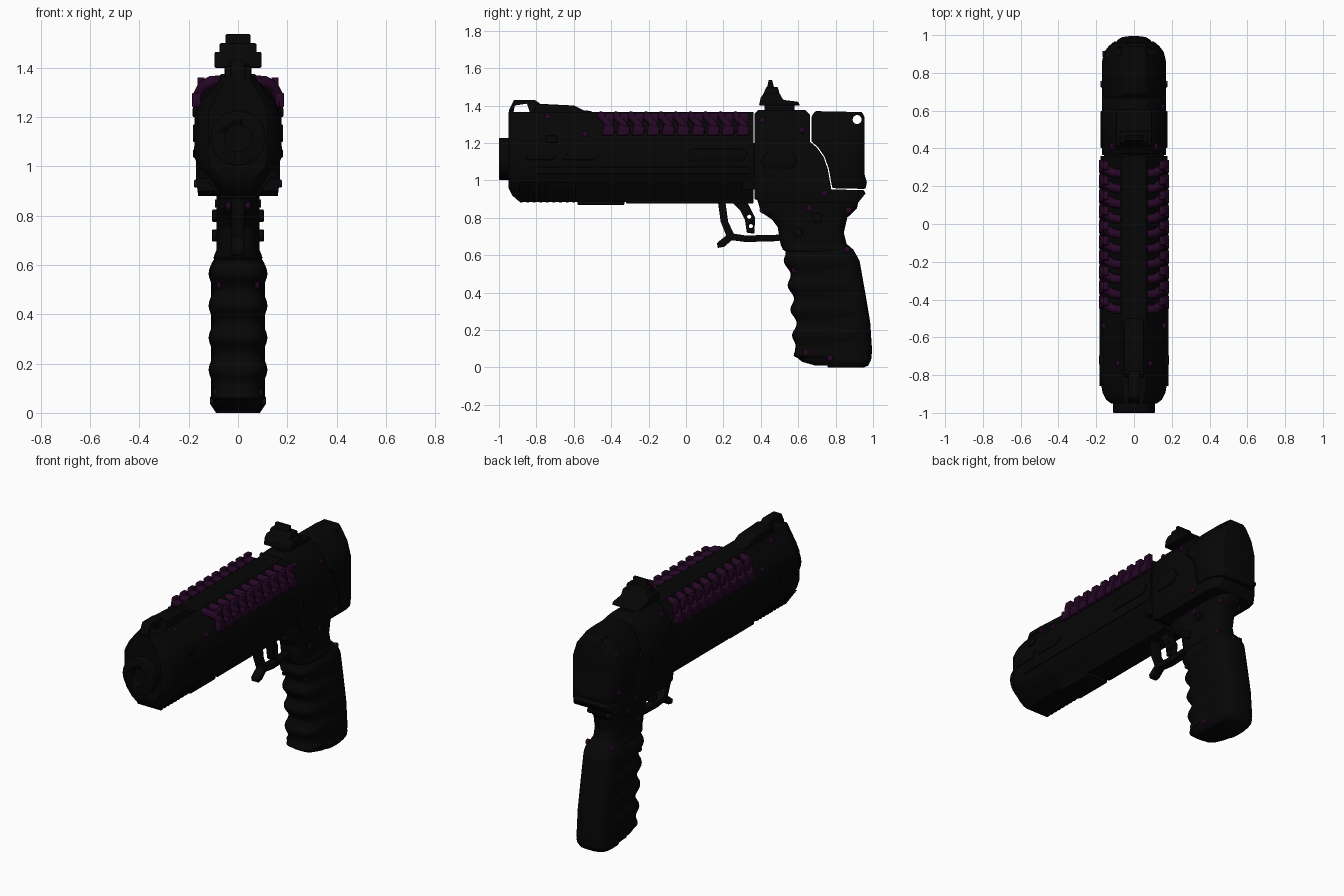
import bpy, bmesh, math
from mathutils import Vector

if "Cube" in bpy.data.objects:
    bpy.data.objects.remove(bpy.data.objects["Cube"])


def material(name, color):
    m = bpy.data.materials.new(name)
    m.use_nodes = True
    m.diffuse_color = color
    m.node_tree.nodes["Principled BSDF"].inputs["Base Color"].default_value = color
    return m


BLACK = material("matte black", (0.0018, 0.0018, 0.0018, 1))
PURPLE = material("dark purple", (0.019, 0.002, 0.019, 1))


def interp(table, t):
    """Piecewise linear lookup in (key, value) rows."""
    if t <= table[0][0]:
        return table[0][1]
    for a, b in zip(table, table[1:]):
        if t <= b[0]:
            return a[1] + (b[1] - a[1]) * (t - a[0]) / (b[0] - a[0])
    return table[-1][1]


def finish(name, bm, mat, bevel=0.0, angle=35):
    bmesh.ops.recalc_face_normals(bm, faces=bm.faces)
    me = bpy.data.meshes.new(name)
    bm.to_mesh(me)
    bm.free()
    me.materials.append(mat)
    ob = bpy.data.objects.new(name, me)
    bpy.context.collection.objects.link(ob)
    bpy.ops.object.select_all(action='DESELECT')
    ob.select_set(True)
    bpy.context.view_layer.objects.active = ob
    if bevel:
        mod = ob.modifiers.new("Bevel", 'BEVEL')
        mod.width, mod.segments, mod.limit_method = bevel, 2, 'ANGLE'
        bpy.ops.object.modifier_apply(modifier=mod.name)
    bpy.ops.object.shade_smooth_by_angle(angle=math.radians(angle))
    return ob


def prism(name, pts, x0, x1, bevel=0.006, mat=BLACK, tapers=()):
    """Extrude a side profile of (y, z) points; tapers narrow x along axis 1 (y) or 2 (z)."""
    bm = bmesh.new()
    rings = [[bm.verts.new((x, y, z)) for y, z in pts] for x in (x0, x1)]
    for r in rings:
        bm.faces.new(r)
    n = len(pts)
    for i in range(n):
        j = (i + 1) % n
        bm.faces.new((rings[0][i], rings[0][j], rings[1][j], rings[1][i]))
    for axis, table in tapers:
        normal = Vector((0, axis == 1, axis == 2))
        for key, _ in table:
            bmesh.ops.bisect_plane(bm, geom=bm.verts[:] + bm.edges[:] + bm.faces[:],
                                   plane_co=normal * key, plane_no=normal)
    for axis, table in tapers:
        for v in bm.verts:
            v.co.x *= interp(table, v.co[axis])
    return finish(name, bm, mat, bevel)


def box(name, x, y, z, bevel=0.006, tapers=()):
    return prism(name, [(y[0], z[0]), (y[1], z[0]), (y[1], z[1]), (y[0], z[1])],
                 x[0], x[1], bevel, tapers=tapers)


def loft(name, rings, mat=BLACK, angle=35):
    bm = bmesh.new()
    loops = [[bm.verts.new(p) for p in r] for r in rings]
    n = len(loops[0])
    for a, b in zip(loops, loops[1:]):
        for i in range(n):
            bm.faces.new((a[i], a[(i + 1) % n], b[(i + 1) % n], b[i]))
    bm.faces.new(loops[0])
    bm.faces.new(loops[-1])
    return finish(name, bm, mat, 0, angle)


def disc(name, center, axis, r, depth, mat=BLACK, segs=24, bevel=0.004):
    bm = bmesh.new()
    bmesh.ops.create_cone(bm, cap_ends=True, segments=segs, radius1=r, radius2=r, depth=depth)
    rot = Vector((0, 0, 1)).rotation_difference(Vector(axis)).to_matrix()
    bmesh.ops.rotate(bm, verts=bm.verts, matrix=rot)
    bmesh.ops.translate(bm, verts=bm.verts, vec=center)
    return finish(name, bm, mat, bevel)


def tube(name, path, r, mat, segs=8):
    """Sweep a round section along a short path of points."""
    pts = [Vector(p) for p in path]
    rings = []
    for i, p in enumerate(pts):
        d = (pts[min(i + 1, len(pts) - 1)] - pts[max(i - 1, 0)]).normalized()
        u = d.orthogonal().normalized() if i == 0 else (u - d * u.dot(d)).normalized()
        w = d.cross(u)
        rings.append([p + r * (u * math.cos(a) + w * math.sin(a))
                      for a in [math.tau * k / segs for k in range(segs)]])
    return loft(name, rings, mat, angle=50)


def cut(ob, cutter):
    cutter.hide_render = True
    mod = ob.modifiers.new("Hole", 'BOOLEAN')
    mod.operation, mod.object, mod.solver = 'DIFFERENCE', cutter, 'EXACT'
    bpy.context.view_layer.objects.active = ob
    bpy.ops.object.modifier_apply(modifier=mod.name)
    bpy.data.objects.remove(cutter)


# Barrel shroud: one cross-section lofted front to back, narrowing at the nose
half = [(0.065, 1.365), (0.145, 1.275), (0.176, 1.22), (0.178, 1.04), (0.16, 0.995),
        (0.115, 0.945), (0.075, 0.885)]
section = half + [(-x, z) for x, z in reversed(half)]
stations = [(-0.95, 0.68, 0.96), (-0.93, 0.83, 0.92), (-0.89, 0.94, 0.885), (-0.82, 1, 0.88), (0.361, 1, 0.88)]
loft("barrel_shroud", [[(x * s, y, max(z, low)) for x, z in section] for y, s, low in stations], angle=30)
muzzle = disc("muzzle_ring", (0, -0.965, 1.115), (0, 1, 0), 0.112, 0.07, segs=32)
cut(muzzle, disc("bore_cutter", (0, -1.0, 1.115), (0, 1, 0), 0.055, 0.08, bevel=0))
box("barrel_core", (-0.16, 0.16), (0.3, 0.45), (0.95, 1.2))

# Raised top rib and the open front sight
prism("top_rib", [(-0.95, 1.3), (-0.95, 1.34), (-0.82, 1.345), (-0.8, 1.41), (-0.6, 1.4),
                  (-0.55, 1.375), (-0.5, 1.37), (-0.47, 1.3)], -0.055, 0.055, 0.012)
sight = prism("front_sight", [(-0.95, 1.32), (-0.945, 1.38), (-0.92, 1.43), (-0.81, 1.43),
                              (-0.78, 1.41), (-0.78, 1.32)], -0.03, 0.03)
cut(sight, prism("sight_cutter", [(-0.925, 1.35), (-0.915, 1.4), (-0.85, 1.41), (-0.83, 1.35)], -1, 1, 0))

# Lower fore-end slats, rails and side panels
for i in range(9):
    y = -0.89 + 0.035 * i
    box("fore_end_slat", (-0.145, 0.145), (y, y + 0.018), (0.882, 0.99), 0.004,
        [(2, [(0.88, 0.55), (0.945, 0.87), (0.99, 1.1)])])
box("under_rail", (-0.075, 0.075), (-0.58, -0.33), (0.868, 0.95))
box("under_frame", (-0.08, 0.08), (-0.32, 0.36), (0.875, 0.95))
for s in (1, -1):
    for y0, y1 in ((-0.86, -0.68), (-0.66, -0.45)):
        prism("vent_panel", [(y0, 1.11), (y0 + 0.03, 1.15), (y1, 1.15), (y1 - 0.03, 1.11)],
              s * 0.17, s * 0.183, 0.004)
    box("side_rail", (s * 0.165, s * 0.182), (-0.8, 0.34), (1.035, 1.07), 0.004)
    prism("slide_panel", [(0, 1.12), (0.03, 1.17), (0.3, 1.17), (0.33, 1.14), (0.3, 1.1), (0.03, 1.1)],
          s * 0.17, s * 0.183, 0.004)
    box("nose_lug", (s * 0.16, s * 0.184), (-0.75, -0.69), (1.2, 1.24))
    prism("frame_plate", [(0.4, 1.1), (0.44, 1.16), (0.56, 1.16), (0.6, 1.1), (0.56, 1.06), (0.42, 1.06)],
          s * 0.165, s * 0.177, 0.005)

# Rear frame and separate rear housing: steep shoulders, rounded back
plan = (1, [(0.86, 1), (0.91, 0.93), (0.94, 0.8), (0.97, 0.6)])
prism("rear_frame", [(0.366, 1.355), (0.385, 1.375), (0.64, 1.375), (0.664, 1.35), (0.664, 1.205),
                     (0.7, 1.175), (0.735, 1.125), (0.758, 1.06), (0.777, 0.952), (0.95, 0.947),
                     (0.96, 0.93), (0.92, 0.88), (0.42, 0.88), (0.366, 0.9)], -0.17, 0.17, 0.008,
      tapers=[plan, (2, [(0.88, 0.95), (0.95, 1), (1.2, 1), (1.29, 0.85), (1.375, 0.4)])])
housing = prism("rear_housing", [(0.67, 1.34), (0.69, 1.37), (0.94, 1.365), (0.955, 1.34),
                                 (0.955, 1.03), (0.967, 0.99), (0.96, 0.954), (0.782, 0.958),
                                 (0.764, 1.062), (0.74, 1.128), (0.704, 1.18), (0.67, 1.208)],
                -0.169, 0.169, 0.008, tapers=[plan, (2, [(1.18, 1), (1.27, 0.82), (1.375, 0.32)])])
cut(housing, disc("hole_cutter", (0, 0.915, 1.325), (1, 0, 0), 0.024, 1.0, bevel=0))

# Rear sight
box("rear_sight_foot", (-0.035, 0.035), (0.42, 0.58), (1.36, 1.42))
prism("rear_sight_base", [(0.39, 1.4), (0.4, 1.445), (0.42, 1.465), (0.5, 1.465), (0.52, 1.43),
                          (0.6, 1.42), (0.61, 1.4)], -0.095, 0.095)
prism("rear_sight_tower", [(0.4, 1.43), (0.43, 1.5), (0.49, 1.5), (0.51, 1.43)], -0.075, 0.075)
prism("rear_sight_blade", [(0.43, 1.48), (0.442, 1.537), (0.46, 1.537), (0.475, 1.48)], -0.05, 0.05, 0.004)

# Grip: rounded sections stacked in z, with finger waves on the lower part
front_edge = [(0.01, 0.69), (0.03, 0.62), (0.06, 0.585), (0.1, 0.572), (0.2, 0.583), (0.45, 0.555), (0.6, 0.53),
              (0.66, 0.505), (0.75, 0.49), (0.79, 0.46), (0.83, 0.4), (0.9, 0.38)]
back_edge = [(0.0, 0.93), (0.02, 0.975), (0.05, 0.99), (0.1, 0.995), (0.25, 0.985), (0.4, 0.96), (0.58, 0.928),
             (0.63, 0.9), (0.66, 0.865), (0.72, 0.85), (0.8, 0.868), (0.85, 0.92), (0.9, 0.93)]
widths = [(0.01, 0.085), (0.04, 0.1), (0.1, 0.111), (0.6, 0.111), (0.66, 0.088), (0.9, 0.088)]


def oval(z, y0, y1, w, n=32, power=0.6):
    ring = []
    for k in range(n):
        c, s = math.cos(math.tau * k / n), math.sin(math.tau * k / n)
        ring.append((math.copysign(abs(c) ** power, c) * w,
                     (y0 + y1) / 2 + math.copysign(abs(s) ** power, s) * (y1 - y0) / 2, z))
    return ring


rings, strap = [], []
for i in range(90):
    z = 0.01 + 0.01 * i
    wave = -math.cos((z - 0.11) / 0.13 * math.tau) if 0.06 < z < 0.63 else 0
    y1 = interp(back_edge, z)
    rings.append(oval(z, interp(front_edge, z) - 0.013 * wave, y1 - 0.006, interp(widths, z) + 0.008 * wave))
    if z < 0.65:
        edge = min(1, (z + 0.01) / 0.05, (0.665 - z) / 0.05)
        strap.append(oval(z - 0.01, 0.76 - 0.17 * z, y1, 0.075 + 0.034 * edge))
loft("grip", rings, angle=45)
loft("grip_backstrap", strap, angle=45)
for s in (1, -1):
    for z, y in ((0.72, 0.6), (0.8, 0.7)):
        disc("grip_button", (s * 0.092, y, z), (1, 0, 0), 0.025, 0.026)

# Trigger and guard
prism("trigger_guard", [(0.17, 0.89), (0.185, 0.78), (0.215, 0.705), (0.165, 0.665), (0.17, 0.638),
                        (0.205, 0.645), (0.245, 0.68), (0.32, 0.67), (0.5, 0.675), (0.52, 0.71),
                        (0.32, 0.705), (0.255, 0.715), (0.225, 0.78), (0.21, 0.89)], -0.026, 0.026, 0.005)
trigger = prism("trigger", [(0.24, 0.89), (0.29, 0.84), (0.315, 0.79), (0.325, 0.72), (0.365, 0.715),
                            (0.37, 0.8), (0.34, 0.86), (0.32, 0.89)], -0.025, 0.025, 0.005)
for y, z in ((0.338, 0.805), (0.347, 0.755)):
    cut(trigger, disc("hole_cutter", (0, y, z), (1, 0, 0), 0.011, 1.0, bevel=0))

# Purple ribs along both upper shoulders, each with an outer tooth and crest
for i in range(10):
    y = 0.3 - 0.08 * i
    for s in (1, -1):
        tube("shoulder_rib", [(s * 0.07, y - 0.035, 1.346), (s * 0.11, y - 0.03, 1.343),
                              (s * 0.143, y - 0.01, 1.325), (s * 0.16, y + 0.01, 1.29),
                              (s * 0.16, y + 0.02, 1.25)], 0.024, PURPLE)
        prism("rib_tooth", [(y - 0.03, 1.24), (y + 0.035, 1.24), (y + 0.04, 1.285), (y - 0.02, 1.3)],
              s * 0.15, s * 0.186, 0.004, PURPLE)
        prism("rib_crest", [(y - 0.025, 1.3), (y + 0.03, 1.3), (y + 0.035, 1.362), (y - 0.01, 1.362)],
              s * 0.135, s * 0.165, 0.004, PURPLE)

# Purple rivets: y, z, surface half-width and the sides that carry them
both = (1, -1)
rivets = [(-0.74, 1.34, 0.086, both), (-0.54, 1.25, 0.16, both), (0.41, 1.32, 0.117, both),
          (0.62, 1.27, 0.15, (1,)), (0.89, 1.25, 0.137, (-1,)), (0.9, 1.02, 0.157, (-1,)),
          (0.74, 0.93, 0.168, both), (0.41, 0.84, 0.04, both), (0.66, 0.85, 0.084, both),
          (0.87, 0.84, 0.066, both), (0.86, 0.63, 0.085, both), (0.58, 0.52, 0.077, both),
          (0.64, 0.08, 0.088, both), (0.77, 0.05, 0.104, both), (0.95, 0.05, 0.084, both)]
for y, z, x, sides in rivets:
    for s in sides:
        disc("rivet", (s * x, y, z), (1, 0, 0), 0.017, 0.02, PURPLE, 12)
